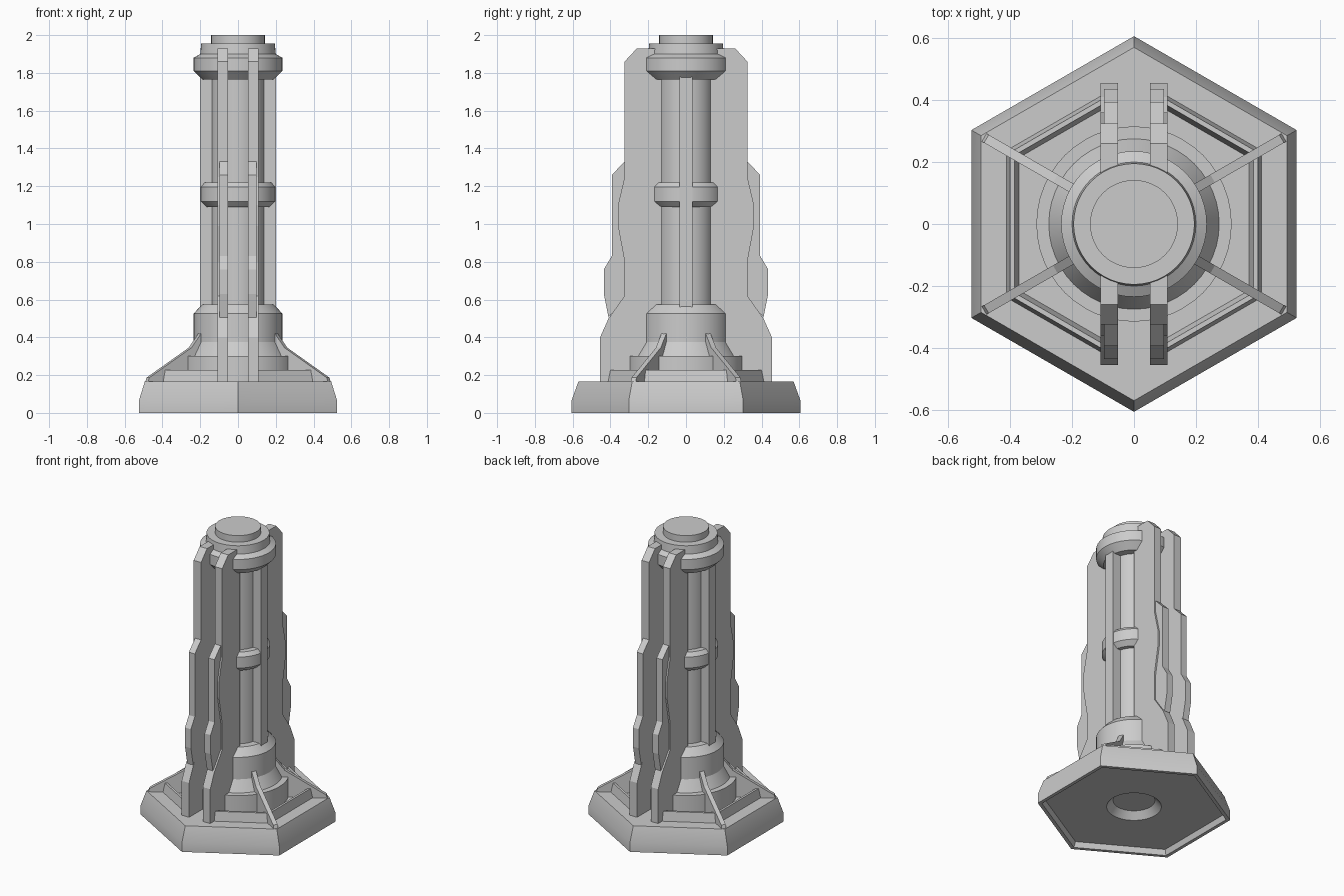
import bpy, bmesh, math
from math import sin, cos, pi, radians

cube = bpy.data.objects.get("Cube")
if cube:
    bpy.data.objects.remove(cube, do_unlink=True)

grey = bpy.data.materials.new("plain_grey")
grey.use_nodes = True
COLOUR = (0.6, 0.6, 0.6, 1)
grey.diffuse_color = COLOUR
grey.node_tree.nodes["Principled BSDF"].inputs["Base Color"].default_value = COLOUR

SEGMENTS = 48


def finish(name, bm, smooth=False):
    bmesh.ops.recalc_face_normals(bm, faces=bm.faces)
    mesh = bpy.data.meshes.new(name)
    bm.to_mesh(mesh)
    bm.free()
    mesh.materials.append(grey)
    obj = bpy.data.objects.new(name, mesh)
    bpy.context.collection.objects.link(obj)
    if smooth:
        bpy.ops.object.select_all(action="DESELECT")
        obj.select_set(True)
        bpy.context.view_layer.objects.active = obj
        bpy.ops.object.shade_smooth_by_angle(angle=radians(20))
    return obj


def loft(bm, rings, closed=True):
    """Skin a row of point rings and cap both ends."""
    loops = [[bm.verts.new(p) for p in ring] for ring in rings]
    for a, b in zip(loops, loops[1:]):
        n = len(a)
        for i in range(n):
            j = (i + 1) % n
            bm.faces.new((a[i], a[j], b[j], b[i]))
    bm.faces.new(loops[0])
    bm.faces.new(loops[-1])


def hexagon(angle):
    """Radius of a unit hexagon with corners on the y axis."""
    return cos(pi / 6) / cos((angle - pi / 2) % (pi / 3) - pi / 6)


def turned(name, profile, hex_from=9):
    """Turn a profile; rings wider than hex_from become hexagons."""
    bm = bmesh.new()
    rings = []
    for r, z in profile:
        ring = []
        for k in range(SEGMENTS):
            a = 2 * pi * k / SEGMENTS
            s = r * (hexagon(a) if r > hex_from else 1)
            ring.append((s * cos(a), s * sin(a), z))
        rings.append(ring)
    loft(bm, rings)
    return finish(name, bm, smooth=True)


def plate(name, outline, place):
    """Thin slab: place(u, z, side) positions the outline for side 0 and 1."""
    bm = bmesh.new()
    loft(bm, [[place(u, z, side) for u, z in outline] for side in (0, 1)])
    return finish(name, bm)


# Hexagonal foot with a hollow underside and a tapered socket
turned("foot", [(0.13, 0.08), (0.17, 0.035), (0.565, 0.035), (0.58, 0),
                (0.606, 0), (0.606, 0.065), (0.57, 0.165), (0.3, 0.165)], hex_from=0.2)

# Turned centre parts
turned("hub", [(0.315, 0.16), (0.315, 0.3), (0.275, 0.3), (0.235, 0.375),
               (0.235, 0.525), (0.19, 0.575)])
turned("column", [(0.143, 0.55), (0.143, 1.8)])
turned("middle_collar", [(0.17, 1.09), (0.2, 1.12), (0.2, 1.195), (0.18, 1.22)])
turned("top_collar", [(0.19, 1.765), (0.235, 1.81), (0.235, 1.88), (0.2, 1.9),
                      (0.195, 1.955), (0.142, 1.955), (0.142, 2.0)])

# Fin outlines as (distance from centre, height)
FIN = [(0.13, 0.16), (0.455, 0.16), (0.455, 0.4), (0.41, 0.5), (0.325, 0.62),
       (0.325, 0.8), (0.36, 0.99), (0.36, 1.1), (0.325, 1.25), (0.325, 1.86),
       (0.26, 1.93), (0.13, 1.93)]
ARMOUR = [(0.41, 0.505), (0.435, 0.63), (0.435, 0.76), (0.393, 0.83),
          (0.393, 1.26), (0.325, 1.33), (0.31, 1.25), (0.35, 1.1),
          (0.35, 0.99), (0.315, 0.8), (0.315, 0.62)]

# Raised lip around the foot: cross-section as (apothem, height)
LIP = [(0.412, 0.16), (0.4, 0.228), (0.385, 0.228), (0.37, 0.16)]


def lip_section(x_open, end, sx):
    """Lip cross-section at an open end or at a hexagon corner."""
    if x_open:
        return [(sx * x_open, end * (a - x_open / 2) / cos(pi / 6), z) for a, z in LIP]
    return [(sx * a, end * a * math.tan(pi / 6), z) for a, z in LIP]


for sx, side_name in ((-1, "right"), (1, "left")):
    for sy, end_name in ((-1, "front"), (1, "back")):
        tag = end_name + "_" + side_name
        plate("fin_" + tag, FIN,
              lambda u, z, s: (sx * (0.052, 0.108)[s], sy * u, z))
        plate("fin_armour_" + tag, ARMOUR,
              lambda u, z, s: (sx * (0.052, 0.097)[s], sy * u, z))

        # Buttress running out to a corner of the foot
        ax, ay = sx * cos(pi / 6), sy * sin(pi / 6)
        plate("buttress_" + tag,
              [(0.2, 0.16), (0.56, 0.16), (0.55, 0.187), (0.293, 0.345), (0.226, 0.43), (0.2, 0.43)],
              lambda u, z, s: (ax * u - ay * (s - 0.5) * 0.03,
                               ay * u + ax * (s - 0.5) * 0.03, z))

    # Side rail along the column
    plate("rail_" + side_name, [(0.1, 0.55), (0.2, 0.55), (0.2, 1.79), (0.1, 1.79)],
          lambda u, z, s: (sx * u, (s - 0.5) * 0.07, z))

    bm = bmesh.new()
    loft(bm, [lip_section(0.08, 1, sx), lip_section(0, 1, sx),
              lip_section(0, -1, sx), lip_section(0.08, -1, sx)])
    finish("foot_lip_" + side_name, bm)
